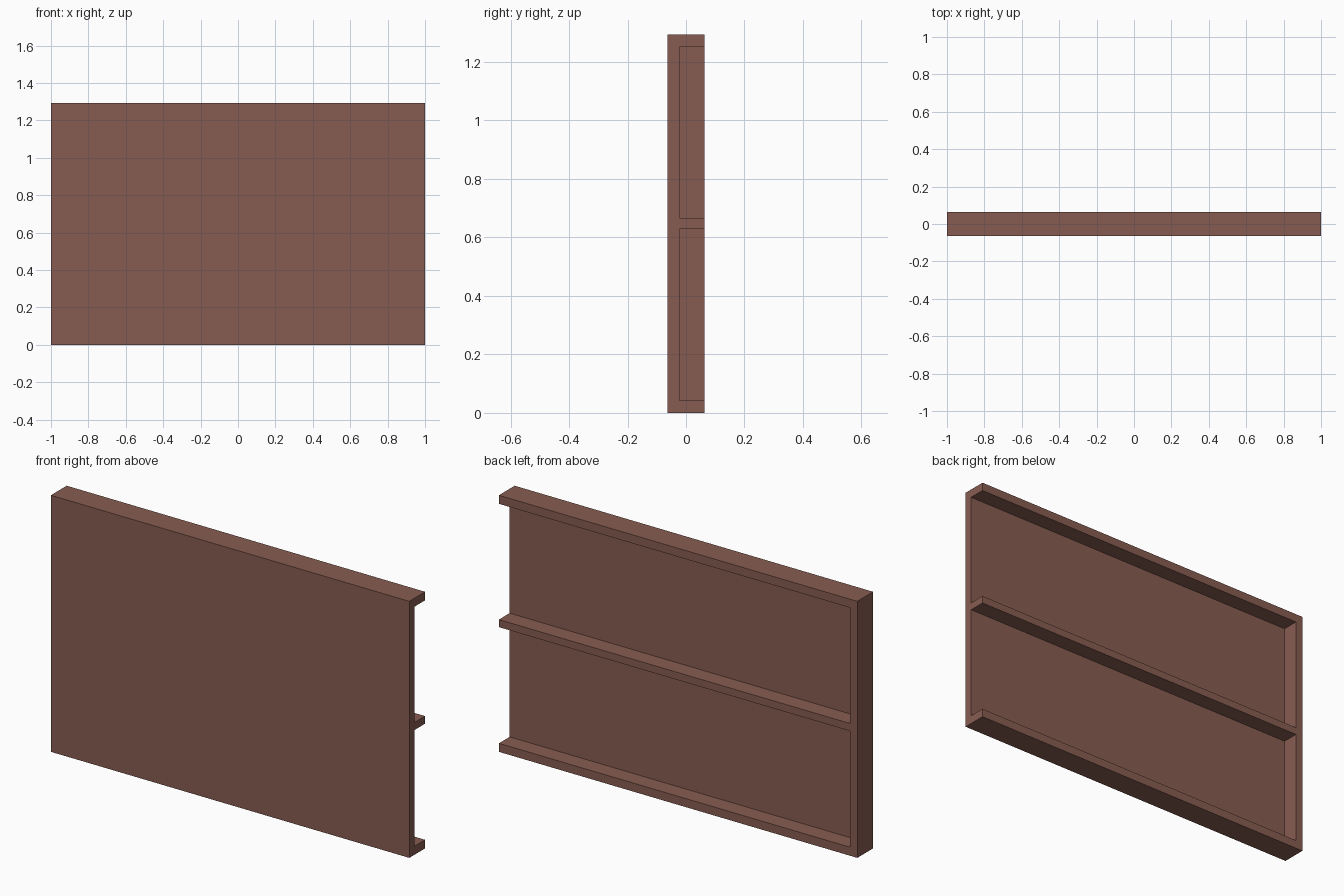
import bpy

cube = bpy.data.objects.get("Cube")
if cube:
    bpy.data.objects.remove(cube, do_unlink=True)

# Overall size and wall thicknesses
HEIGHT, HALF_DEPTH = 1.294, 0.063
PANEL_BACK = -0.022      # y of the recessed face
STILE_INNER = -0.96      # x of the closed end's inner face
BAYS = [(0.043, 0.629), (0.667, 1.251)]

brown = bpy.data.materials.new("reddish_brown")
brown.use_nodes = True
colour = (0.245, 0.108, 0.083, 1)
brown.diffuse_color = colour
brown.node_tree.nodes["Principled BSDF"].inputs["Base Color"].default_value = colour


def box(name, low, high):
    """Box between two opposite corners."""
    centre = [(a + b) / 2 for a, b in zip(low, high)]
    bpy.ops.mesh.primitive_cube_add(size=1, location=centre)
    obj = bpy.context.object
    obj.name = name
    obj.scale = [b - a for a, b in zip(low, high)]
    bpy.ops.object.transform_apply(location=True, rotation=False, scale=True)
    obj.data.materials.append(brown)
    return obj


# Solid slab, flat on the front
panel = box("ribbed_panel", (-1, -HALF_DEPTH, 0), (1, HALF_DEPTH, HEIGHT))

# Two bays cut from the back, open at the +x end, leaving three rails and a stile
for bottom, top in BAYS:
    cutter = box("bay_cutter", (STILE_INNER, PANEL_BACK, bottom), (1.1, 0.2, top))
    cutter.hide_render = True
    cut = panel.modifiers.new("bay", "BOOLEAN")
    cut.operation = "DIFFERENCE"
    cut.solver = "EXACT"
    cut.object = cutter
    bpy.context.view_layer.objects.active = panel
    bpy.ops.object.modifier_apply(modifier=cut.name)
    bpy.data.objects.remove(cutter, do_unlink=True)
